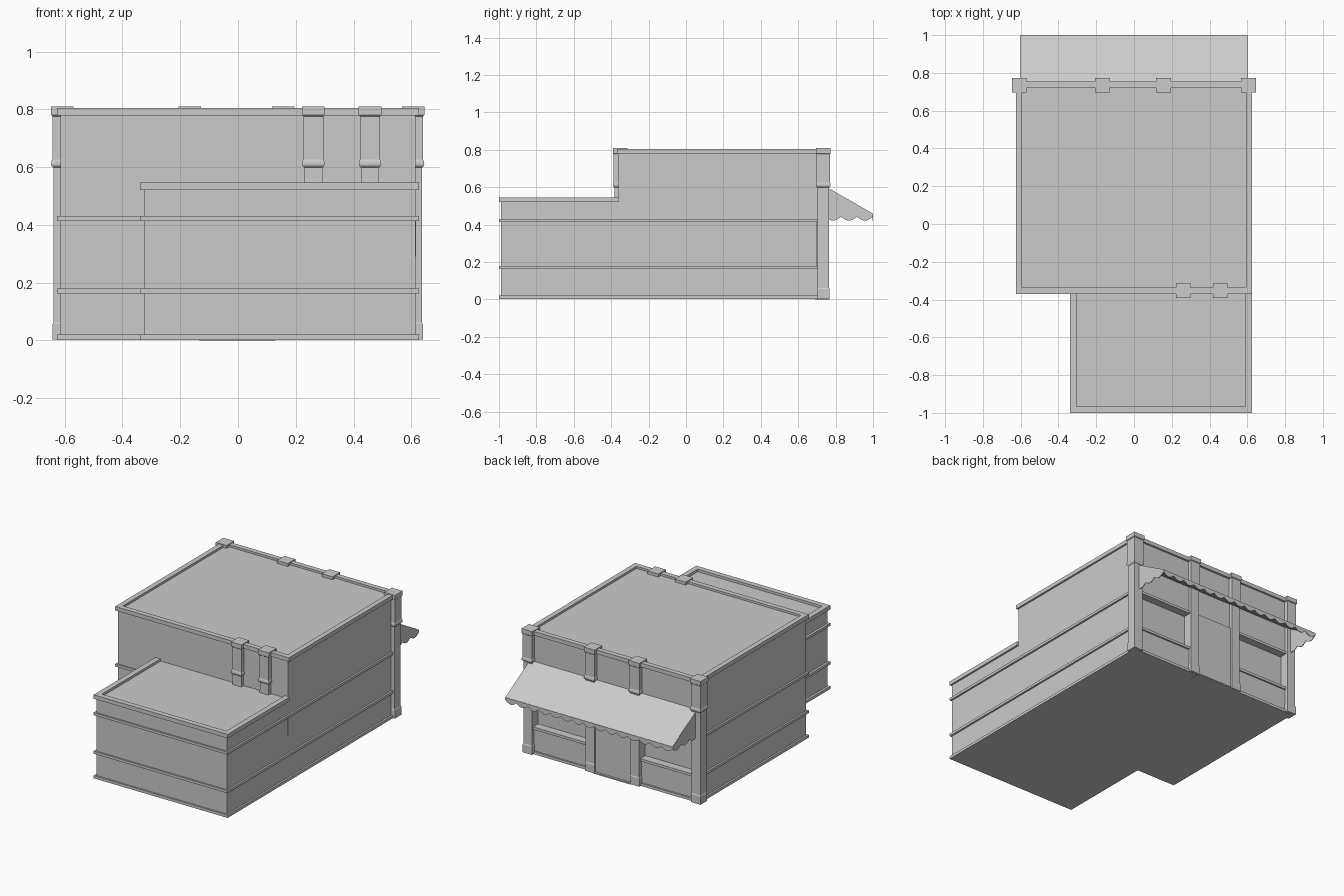
import bpy, bmesh, math

if "Cube" in bpy.data.objects:
    bpy.data.objects.remove(bpy.data.objects["Cube"])


def finish(name, bm):
    bmesh.ops.recalc_face_normals(bm, faces=bm.faces)
    mesh = bpy.data.meshes.new(name)
    bm.to_mesh(mesh)
    bm.free()
    ob = bpy.data.objects.new(name, mesh)
    bpy.context.collection.objects.link(ob)
    return ob


def box(name, x, y, z):
    bm = bmesh.new()
    bmesh.ops.create_cube(bm, size=1)
    for v in bm.verts:
        for i, (a, b) in enumerate((x, y, z)):
            v.co[i] = a if v.co[i] < 0 else b
    return finish(name, bm)


def tower(name, cx, cy, profile):
    """Square column from (z, half width) steps."""
    bm = bmesh.new()
    rings = []
    for z, h in profile:
        rings.append([bm.verts.new((cx + sx * h, cy + sy * h, z))
                      for sx, sy in ((-1, -1), (1, -1), (1, 1), (-1, 1))])
    for a, b in zip(rings, rings[1:]):
        for i in range(4):
            j = (i + 1) % 4
            bm.faces.new((a[i], a[j], b[j], b[i]))
    bm.faces.new(rings[0])
    bm.faces.new(rings[-1])
    return finish(name, bm)


def rim(name, x, y, z, w, sides):
    """Parapet cap strips along the chosen sides."""
    if "L" in sides:
        box(name + "_left", (x[0], x[0] + w), y, z)
    if "R" in sides:
        box(name + "_right", (x[1] - w, x[1]), y, z)
    inner = (x[0] + w, x[1] - w)
    if "F" in sides:
        box(name + "_front", inner, (y[0], y[0] + w), z)
    if "B" in sides:
        box(name + "_back", inner, (y[1] - w, y[1]), z)


# Main hall and rear annex
box("main_body", (-0.614, 0.614), (-0.36, 0.70), (0.003, 0.79))
box("annex_body", (-0.325, 0.614), (-0.99, -0.36), (0.003, 0.53))
rim("main_cap", (-0.626, 0.626), (-0.37, 0.755), (0.778, 0.804), 0.033, "LRFB")
rim("annex_cap", (-0.34, 0.626), (-1.0, -0.362), (0.52, 0.546), 0.035, "LRF")

# Street side wall above and below the recessed windows
box("shop_upper_wall", (-0.61, 0.61), (0.69, 0.742), (0.42, 0.79))
box("shop_lower_wall", (-0.61, 0.61), (0.69, 0.742), (0.003, 0.17))

# Horizontal moulding bands
for label, z in (("base", (0.002, 0.02)), ("middle", (0.162, 0.179)), ("upper", (0.413, 0.43))):
    box(label + "_band_main", (-0.626, 0.626), (-0.37, 0.752), z)
    box(label + "_band_annex", (-0.34, 0.626), (-1.0, -0.365), z)

# Door and threshold
box("door", (-0.135, 0.135), (0.69, 0.755), (0.003, 0.42))
box("door_step", (-0.135, 0.13), (0.69, 0.768), (0.0, 0.008))

# Wall seam on the right side
box("wall_seam", (0.60, 0.616), (-0.367, -0.362), (0.29, 0.413))

# Pilasters along the street side
head = [(0.598, 0.031), (0.604, 0.037), (0.609, 0.039), (0.62, 0.038), (0.626, 0.035),
        (0.776, 0.035), (0.78, 0.039), (0.809, 0.039)]
foot = [(0.003, 0.034), (0.056, 0.034), (0.062, 0.031)]
for i, x in enumerate((-0.608, -0.167, 0.156, 0.606)):
    tower(f"pilaster_{i + 1}", x, 0.734, foot + head)

# Short piers above the annex roof
for i, x in enumerate((0.261, 0.457)):
    tower(f"roof_pier_{i + 1}", x, -0.352, [(0.52, 0.032)] + head)

# Awning: sloped sheet with a scalloped skirt on three sides
AX, Y0, Y1 = 0.602, 0.745, 0.998


def slope(y):
    return 0.457 + (Y1 - y) * 0.575


def skirt(bm, tops, count, steps):
    prev = None
    for k, top in enumerate(tops):
        z = 0.441 - 0.02 * abs(math.sin(math.pi * k / steps))
        pair = (bm.verts.new(top), bm.verts.new((top[0], top[1], z)))
        if prev:
            bm.faces.new((prev[0], prev[1], pair[1], pair[0]))
        prev = pair


bm = bmesh.new()
bm.faces.new([bm.verts.new((x, y, slope(y)))
              for x, y in ((-AX, Y0), (AX, Y0), (AX, Y1), (-AX, Y1))])
n, s = 15, 6
skirt(bm, [(-AX + 2 * AX * k / (n * s), Y1, slope(Y1)) for k in range(n * s + 1)], n, s)
for x in (-AX, AX):
    ys = [Y1 - (Y1 - Y0) * k / (3 * s) for k in range(3 * s + 1)]
    skirt(bm, [(x, y, slope(y)) for y in ys], 3, s)
awning = finish("awning", bm)
mod = awning.modifiers.new("thickness", "SOLIDIFY")
mod.thickness = 0.004
mod.offset = 0
